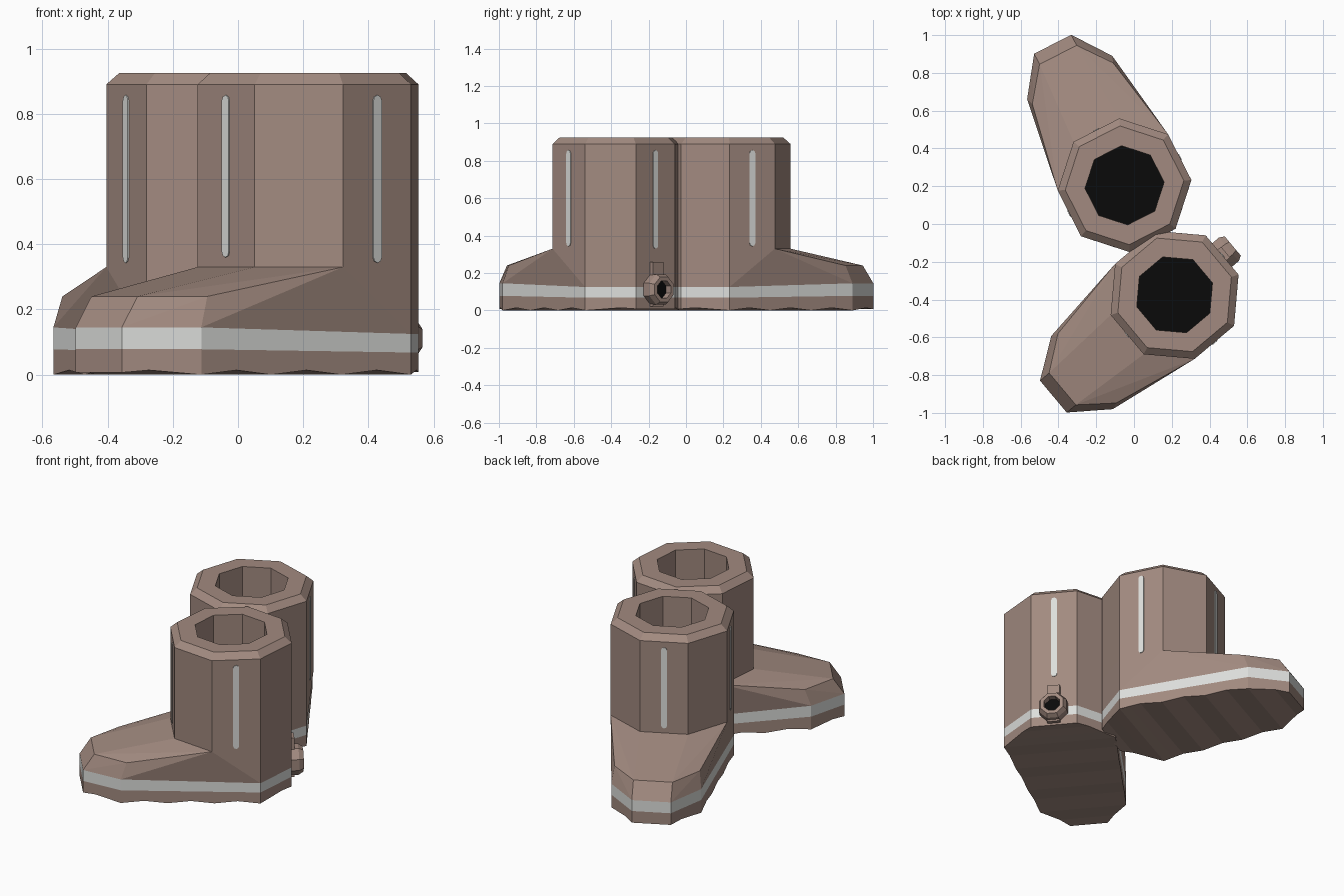
import bpy, bmesh, math
from mathutils import Matrix, Vector

if "Cube" in bpy.data.objects:
    bpy.data.objects.remove(bpy.data.objects["Cube"])


def material(name, rgb):
    m = bpy.data.materials.new(name)
    m.diffuse_color = (*rgb, 1)
    m.use_nodes = True
    m.node_tree.nodes["Principled BSDF"].inputs["Base Color"].default_value = m.diffuse_color
    return m


BROWN = material("dusty_brown", (0.36, 0.255, 0.215))
LIGHT = material("light_grey", (0.72, 0.73, 0.71))
BLACK = material("black", (0.003, 0.003, 0.003))


def finish(bm, name, mat, place):
    bmesh.ops.recalc_face_normals(bm, faces=bm.faces[:])
    me = bpy.data.meshes.new(name)
    bm.to_mesh(me)
    bm.free()
    me.materials.append(mat)
    ob = bpy.data.objects.new(name, me)
    ob.matrix_world = place
    bpy.context.collection.objects.link(ob)
    return ob


def loft(name, rings, mat, place, caps=True, closed=False):
    """Skin a series of equal-length point rings."""
    bm = bmesh.new()
    vs = [[bm.verts.new(p) for p in r] for r in rings]
    n = len(rings[0])
    pairs = list(zip(vs, vs[1:])) + ([(vs[-1], vs[0])] if closed else [])
    for a, b in pairs:
        for i in range(n):
            j = (i + 1) % n
            bm.faces.new((a[i], a[j], b[j], b[i]))
    if caps and not closed:
        bm.faces.new(vs[0])
        bm.faces.new(vs[-1])
    return finish(bm, name, mat, place)


def octagon(r, z):
    return [(r * math.cos(math.pi / 8 + i * math.pi / 4),
             r * math.sin(math.pi / 8 + i * math.pi / 4), z) for i in range(8)]


# half outline of the foot, toe along +x
HALF = [(0.838, 0.11), (0.64, 0.253), (-0.136, 0.328), (-0.328, 0.136)]
OUTLINE = HALF + [(x, -y) for x, y in reversed(HALF)]


def slope(x, heel, toe):
    t = min(1, max(0, (x + 0.136) / 0.776))
    return heel + (toe - heel) * t


def half_width(x):
    for (x1, w1), (x0, w0) in zip(HALF, HALF[1:]):
        if x >= x0 - 1e-6:
            return w0 + (w1 - w0) * (x - x0) / (x1 - x0)
    return HALF[-1][1]


def boot(side, cx, cy, angle):
    place = Matrix.Translation((cx, cy, 0)) @ Matrix.Rotation(math.radians(angle), 4, 'Z')

    # sole with a scalloped underside
    xs = sorted([-0.328, -0.136, 0.64, 0.838] + [-0.27 + 0.065 * i for i in range(17) if i not in (2, 14)])
    rings = []
    for x in xs:
        w = half_width(x)
        top = slope(x, 0.068, 0.078)
        low = 0.007 - 0.007 * math.cos(2 * math.pi * (x + 0.14) / 0.26)
        rings.append([(x, w, top), (x, w, low), (x, -w, low), (x, -w, top)])
    loft(side + "_sole", rings, BROWN, place)

    # light band around the foot
    loft(side + "_sole_band",
         [[(x, y, slope(x, 0.068, 0.078)) for x, y in OUTLINE],
          [(x, y, slope(x, 0.125, 0.145)) for x, y in OUTLINE]], LIGHT, place, caps=False)

    # foot upper, a convex shell from band to ankle
    pts = [(x, y, slope(x, 0.125, 0.145)) for x, y in OUTLINE]
    pts += [(x, s * y, 0.24) for x, y in ((0.775, 0.11), (0.605, 0.24)) for s in (1, -1)]
    pts += octagon(0.355, 0.33)
    bm = bmesh.new()
    for p in pts:
        bm.verts.new(p)
    bmesh.ops.convex_hull(bm, input=bm.verts[:])
    bmesh.ops.dissolve_limit(bm, angle_limit=0.02, verts=bm.verts[:], edges=bm.edges[:])
    finish(bm, side + "_foot_upper", BROWN, place)

    # hollow shaft with a chamfered rim
    loft(side + "_shaft", [octagon(0.355, 0.33), octagon(0.355, 0.89), octagon(0.315, 0.925),
                           octagon(0.21, 0.925), octagon(0.21, 0.33)],
         BROWN, place, closed=True)

    # dark floor inside the shaft
    bm = bmesh.new()
    bm.faces.new([bm.verts.new(p) for p in octagon(0.212, 0.34)])
    finish(bm, side + "_shaft_floor", BLACK, place)

    # rounded light slits on four sides
    for k, (where, z0) in enumerate((("front", 0.36), ("left", 0.343), ("back", 0.33), ("right", 0.343))):
        r, z1 = 0.017, 0.857
        shape = [(r * math.cos(a), z1 - r + r * math.sin(a)) for a in (i * math.pi / 4 for i in range(5))]
        shape += [(r * math.cos(a), z0 + r + r * math.sin(a)) for a in (i * math.pi / 4 for i in range(4, 9))]
        loft(side + "_" + where + "_slit",
             [[(x, y, z) for y, z in shape] for x in (0.325, 0.332)],
             LIGHT, place @ Matrix.Rotation(k * math.pi / 2, 4, 'Z'))

    # heel nozzle with backing plate and dark bore
    nozzle = place @ Matrix.Translation((0, 0, 0.112)) @ Matrix.Rotation(-math.pi / 2, 4, 'Y')
    loft(side + "_heel_nozzle",
         [octagon(0.088, 0.30), octagon(0.088, 0.375), octagon(0.072, 0.402),
          octagon(0.05, 0.402), octagon(0.05, 0.30)], BROWN, nozzle, closed=True)
    bm = bmesh.new()
    bm.faces.new([bm.verts.new(p) for p in octagon(0.052, 0.362)])
    finish(bm, side + "_nozzle_bore", BLACK, nozzle)
    loft(side + "_nozzle_plate",
         [[(x, -0.037, z), (x, 0.037, z), (x, 0.037, z2), (x, -0.037, z2)]
          for x, z, z2 in ((-0.31, 0.02, 0.26), (-0.352, 0.02, 0.26))], BROWN, place)


boot("left_boot", -0.05, 0.205, 117)
boot("right_boot", 0.215, -0.375, 220)
